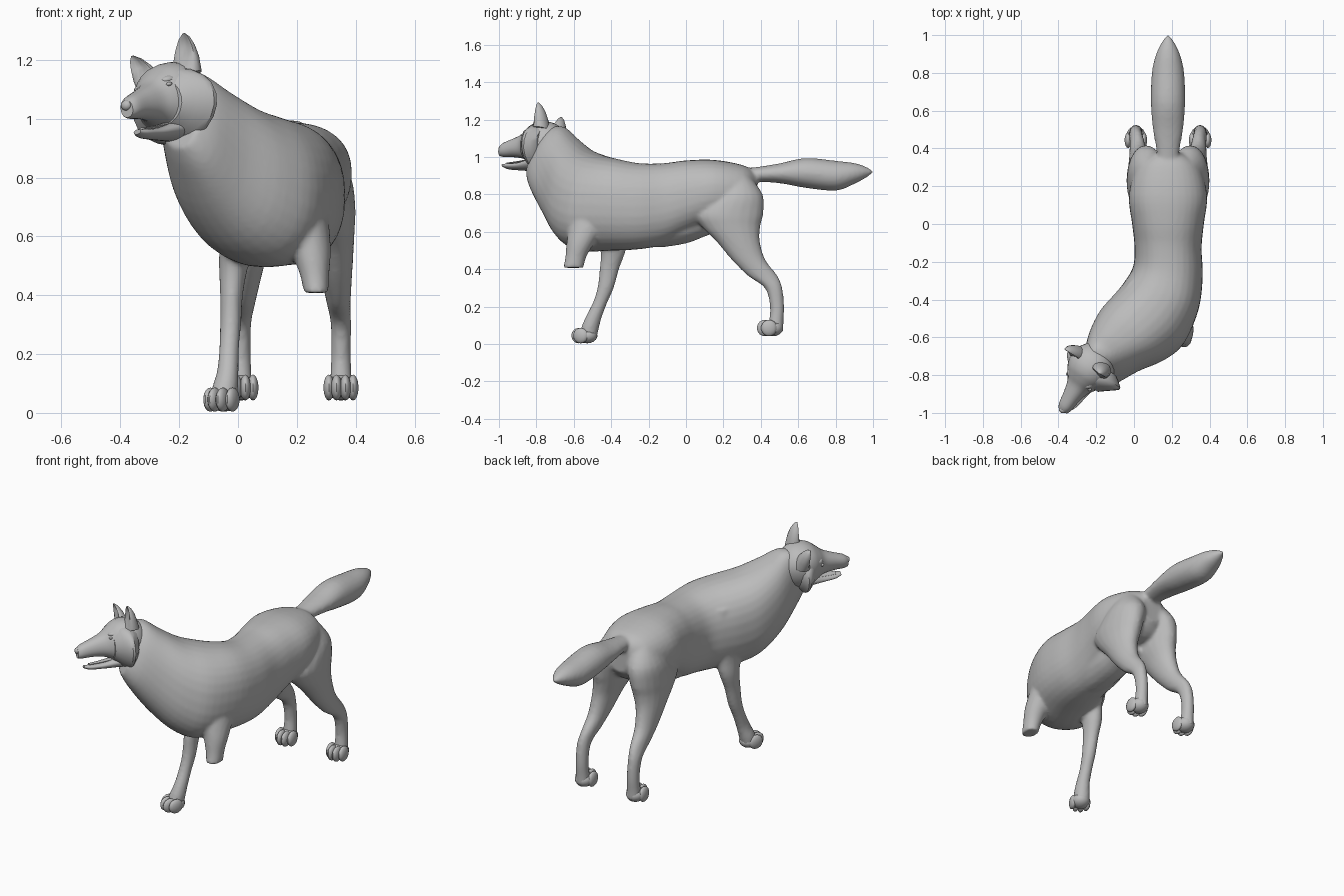
import bpy, bmesh, math
from mathutils import Vector, Matrix

if "Cube" in bpy.data.objects:
    bpy.data.objects.remove(bpy.data.objects["Cube"])

fur = bpy.data.materials.new("grey_fur")
fur.diffuse_color = (0.5, 0.5, 0.5, 1)
fur.use_nodes = True
fur.node_tree.nodes["Principled BSDF"].inputs["Base Color"].default_value = fur.diffuse_color


def finish(name, bm, matrix=None, angle=50):
    if matrix:
        bm.transform(matrix)
    bmesh.ops.recalc_face_normals(bm, faces=bm.faces[:])
    me = bpy.data.meshes.new(name)
    bm.to_mesh(me)
    bm.free()
    ob = bpy.data.objects.new(name, me)
    bpy.context.collection.objects.link(ob)
    me.materials.append(fur)
    bpy.ops.object.select_all(action='DESELECT')
    ob.select_set(True)
    bpy.context.view_layer.objects.active = ob
    bpy.ops.object.shade_smooth_by_angle(angle=math.radians(angle))
    return ob


def spline(rows, steps):
    """Smooth curve through rows of numbers."""
    out = []
    for i in range(len(rows) - 1):
        p = [rows[max(0, min(len(rows) - 1, i + k))] for k in (-1, 0, 1, 2)]
        for s in range(steps):
            t = s / steps
            out.append([0.5 * (2 * b + (c - a) * t + (2 * a - 5 * b + 4 * c - d) * t * t
                               + (3 * b - a - 3 * c + d) * t ** 3) for a, b, c, d in zip(*p)])
    return out + [list(rows[-1])]


def loft(name, rings, n=20, steps=4, power=1.0, matrix=None, angle=50):
    """Each ring holds centre, sideways and upward vectors, nine numbers in all."""
    bm = bmesh.new()
    loops = []
    for r in spline(rings, steps):
        c, u, v = Vector(r[:3]), Vector(r[3:6]), Vector(r[6:])
        loop = []
        for k in range(n):
            a = math.tau * k / n
            x, y = math.cos(a), math.sin(a)
            loop.append(bm.verts.new(c + u * math.copysign(abs(x) ** power, x)
                                     + v * math.copysign(abs(y) ** power, y)))
        loops.append(loop)
    for a, b in zip(loops, loops[1:]):
        for k in range(n):
            bm.faces.new((a[k], a[(k + 1) % n], b[(k + 1) % n], b[k]))
    bm.faces.new(loops[0])
    bm.faces.new(loops[-1])
    return finish(name, bm, matrix, angle)


def blob(name, centre, size, matrix=None):
    bm = bmesh.new()
    bmesh.ops.create_uvsphere(bm, u_segments=14, v_segments=9, radius=1)
    bm.transform(Matrix.Translation(centre) @ Matrix.Diagonal((*size, 1)))
    return finish(name, bm, matrix)


def limb(name, rows, mirror_x=None):
    """Rows of x, y, z, half width, half depth."""
    rings = []
    for x, y, z, rx, ry in rows:
        if mirror_x is not None:
            x = 2 * mirror_x - x
        rings.append((x, y, z, rx, 0, 0, 0, ry, 0))
    return loft(name, rings)


def paw(name, x, y, z, yaw, tall):
    m = Matrix.Translation((x, y, z)) @ Matrix.Rotation(yaw, 4, 'Z')
    blob(name + "_pad", (0, 0.035, tall), (0.052, 0.055, tall), m)
    for i, (tx, ty) in enumerate(((-.041, .014), (-.015, -.008), (.015, -.008), (.041, .014))):
        blob(f"{name}_toe_{i}", (tx, ty, tall), (0.019, 0.043, tall), m)


# Torso and neck: x, y, z of the top, x, y, z of the underside, half width, turn
torso_rows = [
    (.18, .38, .91, .18, .38, .74, .07, 0), (.18, .31, .955, .18, .31, .67, .165, 0),
    (.18, .15, .985, .18, .15, .645, .207, 0), (.18, 0, .982, .18, 0, .585, .19, 0),
    (.18, -.12, .967, .18, -.12, .53, .178, 2), (.18, -.25, .967, .18, -.25, .507, .186, 8),
    (.15, -.37, .99, .14, -.39, .50, .21, 20), (.085, -.46, 1.012, .07, -.55, .498, .225, 32),
    (.0, -.54, 1.045, -.015, -.635, .55, .213, 35), (-.085, -.61, 1.105, -.11, -.715, .67, .168, 37),
    (-.155, -.66, 1.16, -.17, -.805, .82, .122, 38), (-.2, -.70, 1.165, -.20, -.835, .90, .085, 38)]
rings = []
for r in torso_rows:
    t, b, a = Vector(r[:3]), Vector(r[3:6]), math.radians(r[7])
    side = Vector((math.cos(a), -math.sin(a), 0)) * r[6]
    rings.append((*((t + b) / 2), *side, *((t - b) / 2)))
fused = [loft("torso", rings, n=32, power=0.87)]

# Tucked belly under the flanks
fused.append(loft("belly", [(.18, y, .66, w, 0, 0, 0, 0, .66 - b) for y, b, w in (
    (-.3, .53, .11), (-.15, .517, .13), (0, .538, .125), (.1, .575, .11), (.22, .62, .08))]))

# Tail: y, z, half width, half height
fused.append(loft("tail", [(.18, y, z, w, 0, 0, 0, 0, h) for y, z, w, h in (
    (.28, .90, .055, .037), (.38, .907, .06, .04), (.5, .913, .08, .053), (.64, .915, .091, .08),
    (.8, .90, .086, .08), (.9, .912, .063, .056), (.965, .919, .032, .028), (1.0, .92, .006, .005))]))

# Hind legs, mirrored across the hips
hind = [(.27, .27, .90, .06, .07), (.29, .27, .80, .095, .14), (.305, .23, .70, .094, .184),
        (.312, .24, .63, .085, .158), (.325, .278, .55, .068, .117), (.335, .335, .45, .052, .09),
        (.343, .41, .365, .04, .08), (.35, .468, .30, .035, .047), (.35, .487, .2, .034, .038),
        (.35, .482, .12, .037, .039), (.35, .475, .065, .042, .045)]
fused.append(limb("hind_leg_right", hind))
fused.append(limb("hind_leg_left", hind, mirror_x=.18))
paw("hind_paw_right", .35, .43, .042, 0, .044)
paw("hind_paw_left", .01, .43, .042, 0, .044)

# Front leg on the left, shortened front leg on the right
fused.append(limb("front_leg_left", [
    (.02, -.38, .90, .07, .09), (.008, -.39, .78, .078, .115), (.0, -.40, .6, .064, .092),
    (-.015, -.39, .5, .050, .068),
    (-.022, -.41, .4, .039, .052), (-.025, -.43, .3, .036, .044), (-.03, -.46, .22, .034, .039),
    (-.035, -.495, .14, .037, .044), (-.045, -.515, .08, .045, .048), (-.05, -.52, .03, .042, .042)]))
paw("front_paw_left", -.062, -.56, .004, math.radians(-24), .041)
fused.append(limb("front_leg_right_stump", [
    (.20, -.47, .78, .085, .12), (.225, -.515, .65, .083, .108), (.248, -.56, .55, .068, .078),
    (.26, -.588, .47, .05, .057), (.266, -.602, .408, .042, .054)]))

# Fuse the torso, tail and legs into one smooth skin
bpy.ops.object.select_all(action='DESELECT')
for ob in fused:
    ob.select_set(True)
body = fused[0]
bpy.context.view_layer.objects.active = body
bpy.ops.object.join()
body.name = "body"
rem = body.modifiers.new("skin", 'REMESH')
rem.mode = 'VOXEL'
rem.voxel_size = 0.01
rem.use_smooth_shade = True
smo = body.modifiers.new("soften", 'SMOOTH')
smo.factor = 0.5
smo.iterations = 6
for m in ("skin", "soften"):
    bpy.ops.object.modifier_apply(modifier=m)

# Head frame: faces local -y, turned and tilted
head = (Matrix.Translation((-.22, -.74, 1.08)) @ Matrix.Rotation(math.radians(-35), 4, 'Z')
        @ Matrix.Rotation(math.radians(-16), 4, 'Y'))


def head_loft(name, rows, x=0, **kw):
    """Rows of forward distance, top, bottom, half width."""
    return loft(name, [(x, -f, (t + b) / 2, w, 0, 0, 0, 0, (t - b) / 2) for f, t, b, w in rows],
                matrix=head, **kw)


head_loft("skull_and_muzzle", [
    (-.10, .05, -.10, .07), (-.04, .098, -.13, .11), (.02, .11, -.14, .125), (.07, .10, -.13, .112),
    (.11, .074, -.105, .087), (.15, .043, -.09, .062), (.21, .018, -.082, .047),
    (.27, -.004, -.082, .037), (.295, -.02, -.078, .025)], n=24, power=.9)
head_loft("lower_jaw", [
    (.02, -.08, -.16, .075), (.09, -.10, -.158, .054), (.16, -.118, -.155, .038),
    (.23, -.122, -.15, .028), (.265, -.122, -.138, .015)])
head_loft("tongue", [
    (.08, -.095, -.115, .03), (.16, -.108, -.122, .024), (.235, -.115, -.125, .014)], n=12)
# Cheek fur flares backward to a sharp rim
head_loft("cheek_ruff", [
    (.105, .05, -.11, .088), (.07, .08, -.14, .13), (.045, .085, -.16, .16),
    (.02, .08, -.172, .173), (-.02, .07, -.13, .12)], x=.014, n=20, steps=2, angle=35)
blob("nose", (0, -.292, -.036), (.02, .016, .018), head)

for side, s in (("right", 1), ("left", -1)):
    blob(f"eye_{side}", (s * .073, -.118, .018), (.011, .011, .007), head)
    blob(f"brow_{side}", (s * .054, -.088, .036), (.03, .04, .018), head)
    # Ear: tapering shell, hollowed in front
    bm = bmesh.new()
    loops = []
    for u, l, f, w, d, dent in ((.05, .076, .0, .052, .046, 0), (.10, .087, .006, .05, .04, .6),
                                (.14, .098, .012, .038, .032, 1.2), (.17, .107, .017, .022, .019, 1.2),
                                (.186, .113, .02, .004, .004, 0)):
        loop = []
        for k in range(16):
            a = math.tau * k / 16
            y = -math.sin(a) * d
            if y < 0:
                y += dent * d * math.sin(a) ** 2
            loop.append(bm.verts.new((s * (l + math.cos(a) * w), -f + y, u - (.015 if s < 0 else 0))))
        loops.append(loop)
    for a, b in zip(loops, loops[1:]):
        for k in range(16):
            bm.faces.new((a[k], a[(k + 1) % 16], b[(k + 1) % 16], b[k]))
    bm.faces.new(loops[0])
    bm.faces.new(loops[-1])
    finish(f"ear_{side}", bm, head)
